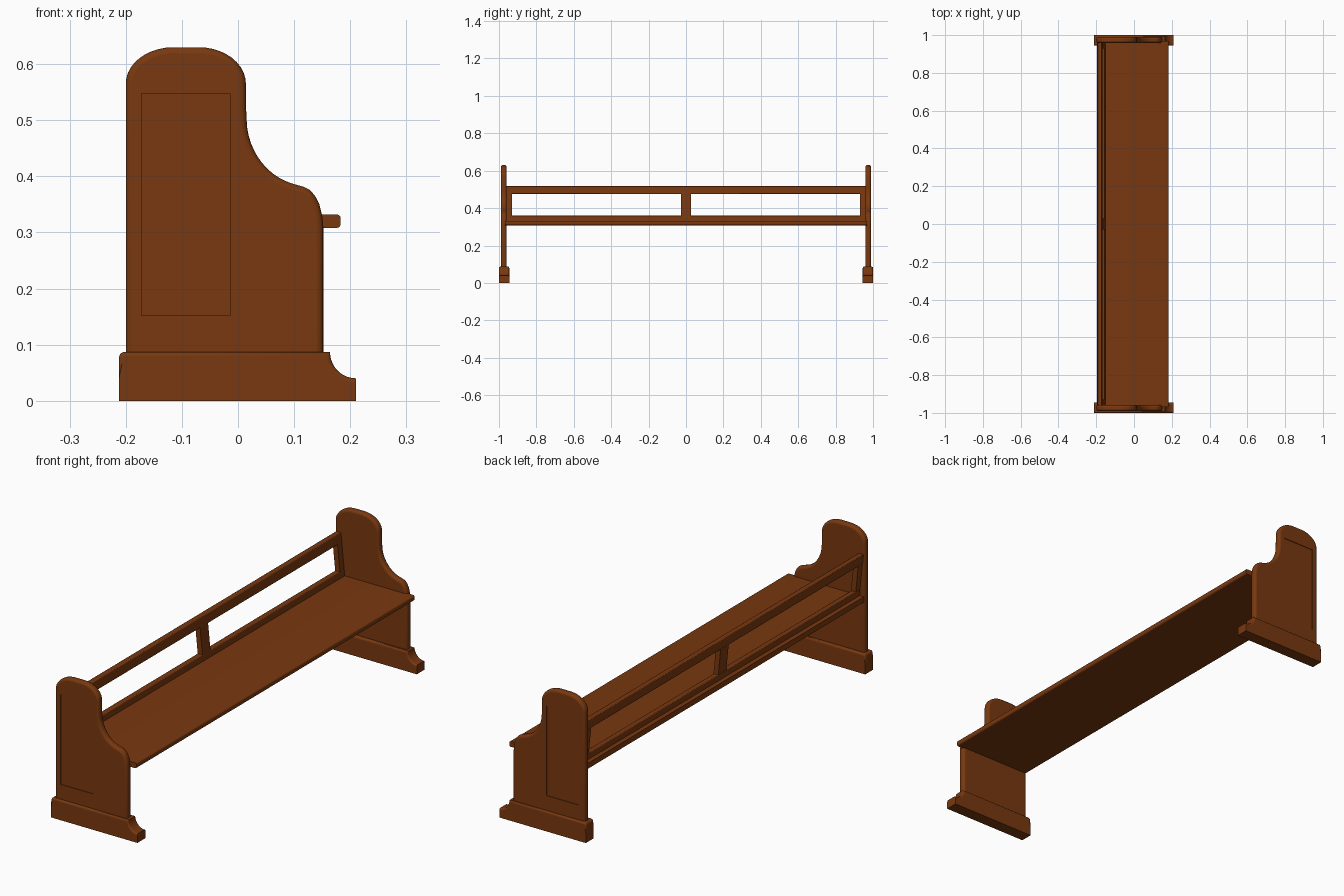
import bpy, bmesh, math
from mathutils import Vector

if "Cube" in bpy.data.objects:
    bpy.data.objects.remove(bpy.data.objects["Cube"])

wood = bpy.data.materials.new("warm brown wood")
wood.diffuse_color = (0.19, 0.04, 0.005, 1)
wood.use_nodes = True
wood.node_tree.nodes["Principled BSDF"].inputs["Base Color"].default_value = wood.diffuse_color


def arc(cx, cz, rx, rz, a0, a1, n=10):
    """Points on an elliptical arc, angles in degrees."""
    out = []
    for i in range(n + 1):
        a = math.radians(a0 + (a1 - a0) * i / n)
        out.append((cx + rx * math.cos(a), cz + rz * math.sin(a)))
    return out


def extrude(name, profile, y0, y1, bevel=0.0, segments=4):
    """Extrude an (x, z) profile along y and round its sharp edges."""
    bm = bmesh.new()
    face = bm.faces.new([bm.verts.new((x, y0, z)) for x, z in profile])
    ext = bmesh.ops.extrude_face_region(bm, geom=[face])
    verts = [v for v in ext["geom"] if isinstance(v, bmesh.types.BMVert)]
    bmesh.ops.translate(bm, verts=verts, vec=Vector((0, y1 - y0, 0)))
    bmesh.ops.recalc_face_normals(bm, faces=bm.faces)
    mesh = bpy.data.meshes.new(name)
    bm.to_mesh(mesh)
    bm.free()
    mesh.materials.append(wood)
    obj = bpy.data.objects.new(name, mesh)
    bpy.context.collection.objects.link(obj)
    if bevel:
        mod = obj.modifiers.new("round edges", 'BEVEL')
        mod.width, mod.segments = bevel, segments
        mod.limit_method, mod.angle_limit = 'ANGLE', math.radians(40)
    return obj


def smooth(obj):
    bpy.ops.object.select_all(action='DESELECT')
    obj.select_set(True)
    bpy.context.view_layer.objects.active = obj
    bpy.ops.object.shade_smooth_by_angle(angle=math.radians(35))


def rect(x0, x1, z0, z1):
    return [(x0, z0), (x1, z0), (x1, z1), (x0, z1)]


# End panel outline: arched top, scooped arm, rounded knuckle
panel_profile = [(0.152, 0.02), (-0.2, 0.02)]
panel_profile += arc(-0.115, 0.565, 0.085, 0.065, 180, 90)
panel_profile += arc(-0.07, 0.565, 0.084, 0.065, 90, 0)
panel_profile += [(0.0145, 0.52)]
panel_profile += arc(0.125, 0.505, 0.11, 0.122, 188, 255, 10)
panel_profile += [(0.118, 0.381), (0.129, 0.375), (0.138, 0.364),
                  (0.145, 0.35), (0.15, 0.33), (0.152, 0.31)]

# Foot outline: rounded heel, concave step down to the toe
foot_profile = [(0.21, 0), (-0.212, 0)]
foot_profile += arc(-0.202, 0.077, 0.01, 0.01, 180, 90, 4)
foot_profile += arc(0.21, 0.087, 0.046, 0.047, 180, 270, 10)

for side, label in ((-1, "front"), (1, "back")):
    panel = extrude(label + "_end_panel", panel_profile, side * 0.99, side * 0.959, 0.011)
    # Shallow recessed field on the outer face
    cutter = extrude(label + "_recess_cutter", rect(-0.172, -0.014, 0.152, 0.548),
                     side * 1.02, side * 0.987)
    cutter.hide_render = True
    cutter.hide_set(True)
    cut = panel.modifiers.new("recess", 'BOOLEAN')
    cut.operation, cut.object, cut.solver = 'DIFFERENCE', cutter, 'EXACT'
    smooth(panel)
    foot = extrude(label + "_foot", foot_profile, side * 1.0, side * 0.945, 0.008)
    # keep the sole square: the foot stands flat on the floor
    attr = foot.data.attributes.new("bevel_weight_edge", 'FLOAT', 'EDGE')
    for e in foot.data.edges:
        z = [foot.data.vertices[i].co.z for i in e.vertices]
        y = [foot.data.vertices[i].co.y for i in e.vertices]
        attr.data[e.index].value = 1.0 if min(z) > 0.03 and abs(y[0] - y[1]) < 1e-4 else 0.0
    foot.modifiers["round edges"].limit_method = 'WEIGHT'
    smooth(foot)

# Seat plank with a rounded nose
seat_profile = [(-0.195, 0.308)]
seat_profile += arc(0.176, 0.315, 0.007, 0.007, -90, 0, 4)
seat_profile += arc(0.176, 0.325, 0.007, 0.007, 0, 90, 4)
seat_profile += [(-0.195, 0.332)]
smooth(extrude("seat", seat_profile, -0.968, 0.968))


def back_slab(name, z0, z1, y0, y1, depth=0.024, bevel=0.003):
    """Part of the leaning back frame between two heights."""
    def lean(z):
        return -0.151 - (z - 0.332) * 0.1
    prof = [(lean(z0) - depth, z0), (lean(z0), z0), (lean(z1), z1), (lean(z1) - depth, z1)]
    smooth(extrude(name, prof, y0, y1, bevel, 2))


# Backrest frame: rails, end stiles and centre stile
back_slab("back_top_rail", 0.475, 0.518, -0.962, 0.962)
back_slab("back_bottom_rail", 0.325, 0.36, -0.962, 0.962)
for name, y in (("back_front_stile", -0.947), ("back_centre_stile", 0), ("back_rear_stile", 0.947)):
    half = 0.028 if y == 0 else 0.018
    back_slab(name, 0.35, 0.485, y - half, y + half, 0.023, 0)
